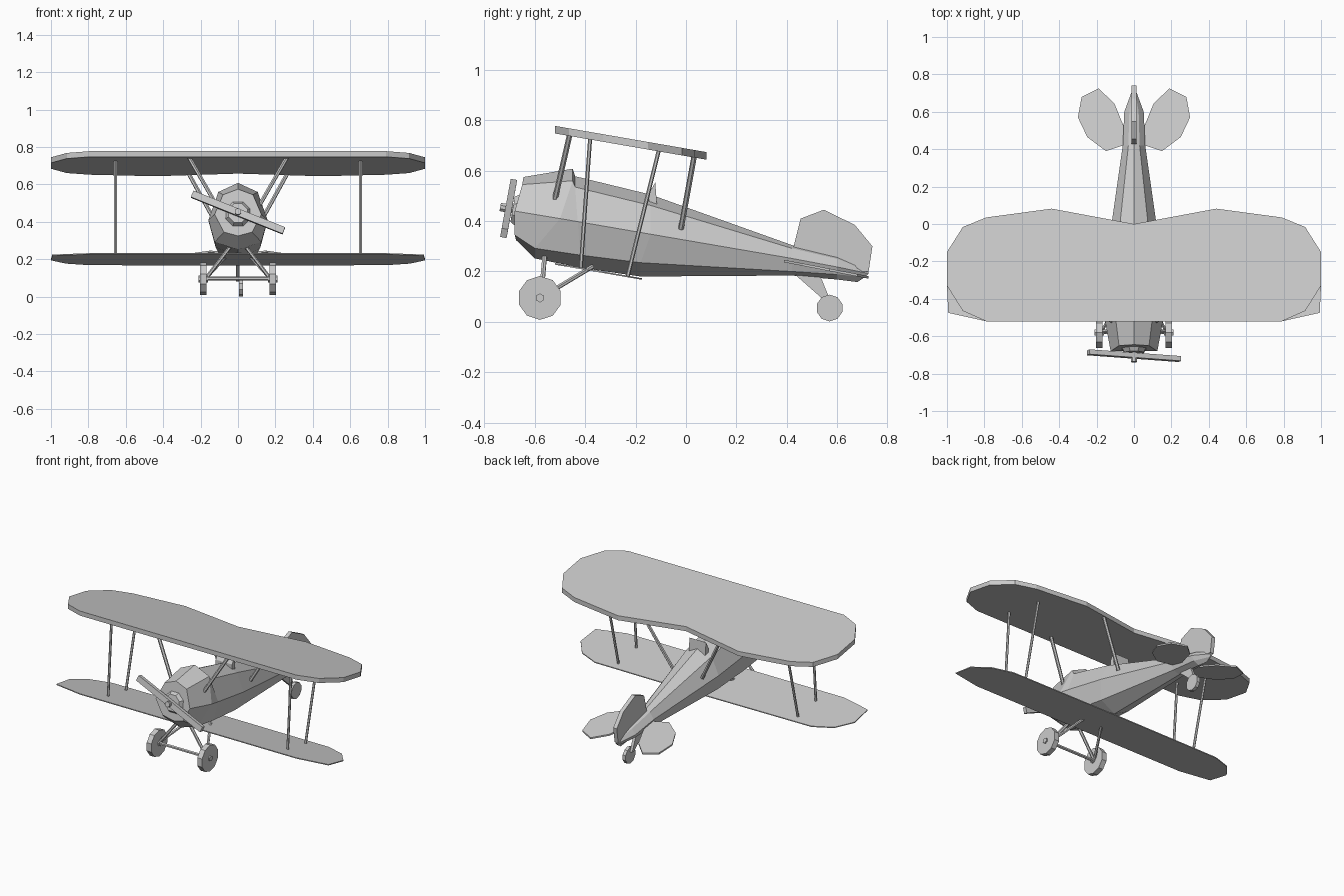
import bpy, bmesh, math
from mathutils import Vector

if "Cube" in bpy.data.objects:
    bpy.data.objects.remove(bpy.data.objects["Cube"])


def make(name, verts, faces):
    me = bpy.data.meshes.new(name)
    me.from_pydata([tuple(v) for v in verts], [], faces)
    bm = bmesh.new()
    bm.from_mesh(me)
    bmesh.ops.recalc_face_normals(bm, faces=bm.faces)
    bm.to_mesh(me)
    bm.free()
    ob = bpy.data.objects.new(name, me)
    bpy.context.collection.objects.link(ob)
    return ob


def prism(name, outline, offset):
    """Extrude a closed outline of 3D points by an offset vector."""
    n = len(outline)
    a = [Vector(p) for p in outline]
    verts = a + [p + Vector(offset) for p in a]
    faces = [list(range(n)), list(range(n, 2 * n))]
    faces += [[i, (i + 1) % n, n + (i + 1) % n, n + i] for i in range(n)]
    return make(name, verts, faces)


def rod(name, p, q, r, sides=6, r2=None):
    """Faceted round bar between two points."""
    p, q = Vector(p), Vector(q)
    rot = (q - p).to_track_quat('Z', 'Y')
    verts = []
    for c, rad in ((p, r), (q, r if r2 is None else r2)):
        for i in range(sides):
            t = math.tau * (i + 0.5) / sides
            verts.append(c + rot @ Vector((rad * math.cos(t), rad * math.sin(t), 0)))
    n = sides
    faces = [list(range(n)), list(range(n, 2 * n))]
    faces += [[i, (i + 1) % n, n + (i + 1) % n, n + i] for i in range(n)]
    return make(name, verts, faces)


def surface(name, half, z0, slope, thick):
    """Flat tilted wing from the planform of its right half."""
    full = half + [(-x, y) for x, y in reversed(half) if x > 0]
    return prism(name, [(x, y, z0 + slope * y) for x, y in full], (0, 0, -thick))


# Wings
surface("upper_wing", [(0, -.52), (.79, -.52), (.915, -.465), (1, -.33), (1, -.15),
                       (.915, -.016), (.79, .035), (.44, .082), (0, 0)], .688, -.173, .03)
surface("lower_wing", [(0, -.52), (.79, -.52), (.993, -.475), (1, -.33), (.92, -.23),
                       (.79, -.18), (0, -.175)], .143, -.173, .006)

# Fuselage: five lengthwise edges (x, y, z) joined and mirrored into rings
top = [(0, -.645, .575), (0, -.45, .608), (0, -.44, .578), (0, -.14, .505),
       (0, .42, .305), (0, .6, .262), (0, .725, .212)]
shoulder = [(.08, -.65, .545), (.105, -.45, .56), (.10, -.44, .535), (.09, -.14, .462),
            (.03, .42, .292), (.025, .6, .25), (.004, .725, .205)]
middle = [(.125, -.68, .44), (.158, -.5, .41), (.156, -.43, .398), (.14, -.14, .348),
          (.06, .42, .252), (.052, .6, .218), (.006, .725, .192)]
lower = [(.075, -.68, .345), (.125, -.6, .292), (.12, -.42, .265), (.105, -.18, .235),
         (.045, .42, .2), (.035, .6, .188), (.004, .71, .178)]
bottom = [(0, -.675, .325), (0, -.6, .252), (0, -.42, .215), (0, -.18, .18),
          (0, .42, .184), (0, .6, .168), (0, .68, .158)]
edges = [top, shoulder, middle, lower, bottom]
edges += [[(-x, y, z) for x, y, z in e] for e in (lower, middle, shoulder)]
verts = [e[s] for s in range(7) for e in edges]
faces = [[s * 8 + i, s * 8 + (i + 1) % 8, (s + 1) * 8 + (i + 1) % 8, (s + 1) * 8 + i]
         for s in range(6) for i in range(8)]
faces += [list(range(8)), list(range(48, 56))]
make("fuselage", verts, faces)

# Headrest behind the cockpit
prism("headrest", [(-.06, -.147, .46), (-.06, -.147, .51), (-.06, -.122, .553),
                   (-.06, -.115, .46)], (.12, 0, 0))

# Tail fin and tailplanes
prism("tail_fin", [(-.013, y, z) for y, z in
                   [(.425, .29), (.455, .41), (.547, .445), (.67, .385), (.74, .30),
                    (.725, .2), (.6, .2)]], (.026, 0, 0))
tail = [(.04, .42), (.06, .42), (.15, .39), (.25, .465), (.3, .57), (.28, .68),
        (.19, .725), (.105, .645), (.05, .51), (.04, .5)]
for s, side in ((1, "right"), (-1, "left")):
    prism(f"{side}_tailplane", [(s * x, y, .322 - .194 * y) for x, y in tail], (0, 0, -.01))

# Nose disc, shaft, hub and propeller
axis = Vector((0, -.985, .173))
hub = Vector((0, -.703, .45))
rod("nose_disc", hub - axis * .06, hub - axis * .015, .085, 8, .055)
rod("propeller_shaft", hub - axis * .02, hub + axis * .035, .018, 8)
blade = Vector((.245, -.018, -.098))
w = axis.cross(blade).normalized() * .019
prism("propeller", [hub + s * blade + t * w - axis * .012
                    for s, t in ((-1, -1), (-1, 1), (1, 1), (1, -1))], axis * .026)

# Struts and landing gear, both sides
for s, side in ((1, "right"), (-1, "left")):
    x = .655 * s
    rod(f"{side}_front_wing_strut", (x, -.38, .735), (x, -.418, .213), .008)
    rod(f"{side}_rear_wing_strut", (x, -.107, .685), (x, -.232, .18), .008)
    rod(f"{side}_front_cabin_strut", (.265 * s, -.46, .75), (.11 * s, -.522, .48), .011)
    rod(f"{side}_rear_cabin_strut", (.265 * s, .033, .66), (.105 * s, -.02, .37), .011)
    rod(f"{side}_wheel", (.168 * s, -.58, .095), (.202 * s, -.58, .095), .087, 10)
    rod(f"{side}_wheel_cap", (.16 * s, -.58, .095), (.21 * s, -.58, .095), .018)
    rod(f"{side}_front_gear_leg", (.17 * s, -.575, .1), (.035 * s, -.56, .275), .01)
    rod(f"{side}_rear_gear_leg", (.17 * s, -.57, .1), (.06 * s, -.37, .22), .009)
rod("axle", (-.18, -.58, .097), (.18, -.58, .097), .01)

# Tail wheel and its bracket
prism("tail_wheel_bracket", [(-.01, .43, .19), (-.01, .53, .19), (-.01, .575, .08),
                             (-.01, .555, .08)], (.018, 0, 0))
rod("tail_wheel", (.006, .57, .055), (.028, .57, .055), .053, 10)
